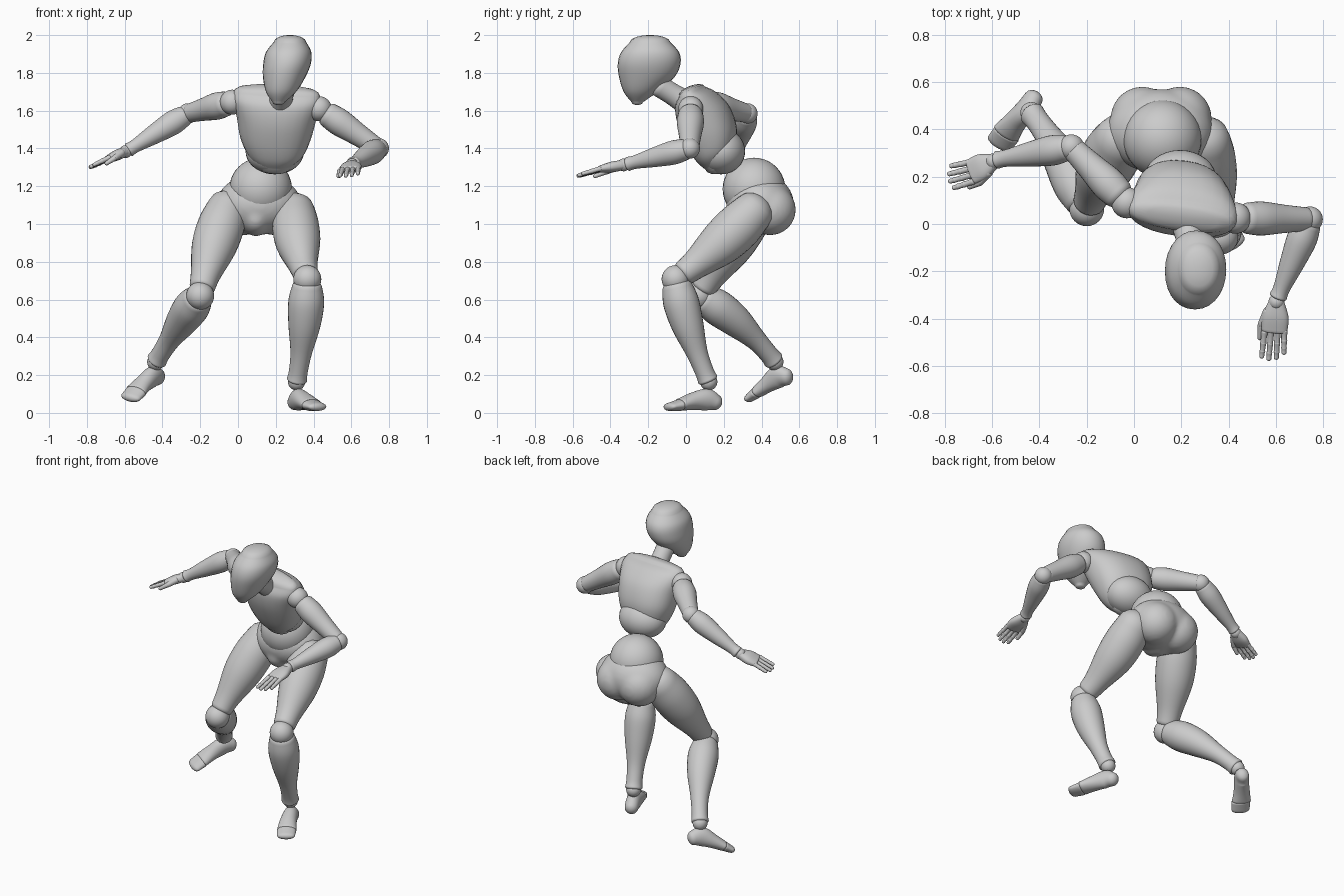
import bpy, bmesh, math
from mathutils import Vector

if "Cube" in bpy.data.objects:
    bpy.data.objects.remove(bpy.data.objects["Cube"])

SIDES = 28


def finish(name, bm):
    bmesh.ops.recalc_face_normals(bm, faces=bm.faces)
    for f in bm.faces:
        f.smooth = True
    me = bpy.data.meshes.new(name)
    bm.to_mesh(me)
    bm.free()
    ob = bpy.data.objects.new(name, me)
    bpy.context.collection.objects.link(ob)
    return ob


def ball(name, *blobs):
    """One or more (centre, radius or radii) ellipsoids in one object."""
    bm = bmesh.new()
    for c, r in blobs:
        r = (r, r, r) if isinstance(r, (int, float)) else r
        vs = bmesh.ops.create_uvsphere(bm, u_segments=32, v_segments=20, radius=1)["verts"]
        bmesh.ops.scale(bm, vec=Vector(r), verts=vs)
        bmesh.ops.translate(bm, vec=Vector(c), verts=vs)
    return finish(name, bm)


def spow(v, e):
    return math.copysign(abs(v) ** e, v)


def loft(name, secs, side=(1, 0, 0), axis=None, dome=(0.5, 0.5), box=2.0, sides=SIDES, steps=5):
    """Smooth skin through sections (x, y, z, half width, half depth) with domed ends."""
    n, rows = len(secs), []
    for i in range(n - 1):
        a, b, c, d = (secs[max(0, min(n - 1, i + k))] for k in (-1, 0, 1, 2))
        for s in range(steps):
            t = s / steps
            rows.append([0.5 * (2 * q + (r - p) * t + (2 * p - 5 * q + 4 * r - w) * t * t
                                + (3 * q - p - 3 * r + w) * t ** 3)
                         for p, q, r, w in zip(a, b, c, d)])
    rows.append(list(secs[-1]))
    P = [Vector(r[:3]) for r in rows]
    T = [Vector(axis).normalized() if axis else (P[min(i + 1, len(P) - 1)] - P[max(i - 1, 0)]).normalized()
         for i in range(len(P))]
    rings = [(P[i], T[i], rows[i][3], rows[i][4]) for i in range(len(P))]

    def cap(ring, sgn, k):
        p, t, a, b = ring
        return [(p + t * sgn * k * min(a, b) * math.sin(g), t, a * math.cos(g), b * math.cos(g))
                for g in (math.radians(x) for x in (25, 48, 68, 82))]
    rings = cap(rings[0], -1, dome[0])[::-1] + rings + cap(rings[-1], 1, dome[1])
    bm, loops = bmesh.new(), []
    for p, t, a, b in rings:
        X = Vector(side)
        X = (X - t * X.dot(t)).normalized()
        Y = t.cross(X)
        loops.append([bm.verts.new(p + X * a * spow(math.cos(g), 2 / box) + Y * b * spow(math.sin(g), 2 / box))
                      for g in (2 * math.pi * k / sides for k in range(sides))])
    for u, v in zip(loops, loops[1:]):
        for k in range(sides):
            m = (k + 1) % sides
            bm.faces.new((u[k], u[m], v[m], v[k]))
    bm.faces.new(loops[0])
    bm.faces.new(loops[-1])
    return finish(name, bm)


def limb(name, a, b, profile, bow=(0, 0, 0), **kw):
    """Straight or bowed limb; profile holds (position along limb, radius)."""
    a, b, bow = Vector(a), Vector(b), Vector(bow)
    secs = [(*(a.lerp(b, t) + bow * 4 * t * (1 - t)), r, r) for t, r in profile]
    return loft(name, secs, **kw)


def hand(tag, wrist, knuckle, tip, side):
    """Palm, four three-jointed fingers and a thumb; side points to the thumb."""
    w, k, e, s = Vector(wrist), Vector(knuckle), Vector(tip), Vector(side).normalized()
    ball(tag + "_wrist_joint", (w, 0.034))
    loft(tag + "_palm", [(*w, .034, .026), (*w.lerp(k, .5), .056, .028), (*k, .054, .018)],
         side=s, box=2.4, dome=(.4, .4))
    for i in range(4):
        off = (1.5 - i) * 0.028
        length = (.9, 1.0, .97, .8)[i]
        a = k + s * off
        b = a + (e - k) * length + s * off * .12
        for j, (t0, t1) in enumerate(((0, .42), (.42, .74), (.74, .96))):
            limb(f"{tag}_finger_{i + 1}_{j + 1}", a.lerp(b, t0), a.lerp(b, t1),
                 [(0, .0145 - .001 * j), (.5, .0125 - .001 * j), (1, .0125 - .001 * j)],
                 side=s, sides=14, dome=(.6, .8))
    a = w.lerp(k, .3) + s * .032
    b = w.lerp(k, .75) + s * .058 - Vector((0, 0, .015))
    c = k.lerp(e, .2) + s * .060 - Vector((0, 0, .025))
    limb(tag + "_thumb_base", a, b, [(0, .022), (1, .016)], side=s, sides=14)
    limb(tag + "_thumb_tip", b, c, [(0, .015), (1, .011)], side=s, sides=14, dome=(.6, .9))


# head and neck
loft("head", [(.215, -.258, 1.645, .032, .030), (.228, -.24, 1.70, .080, .09),
              (.245, -.207, 1.78, .113, .148), (.260, -.195, 1.85, .126, .166),
              (.268, -.19, 1.91, .120, .153), (.275, -.19, 1.962, .087, .108)],
     axis=(0, 0, 1), dome=(.5, .44), box=2.1)
limb("neck", (.25, -.14, 1.73), (.22, .02, 1.63), [(0, .058), (.5, .058), (1, .07)])

# torso
loft("chest", [(.195, .165, 1.315, .095, .068), (.2, .158, 1.37, .148, .108),
               (.2, .138, 1.46, .188, .138), (.205, .095, 1.57, .213, .142),
               (.205, .052, 1.655, .236, .112), (.205, .032, 1.70, .225, .066)],
     side=(1, -.11, -.1), axis=(0, -.36, .93), box=2.3, dome=(.7, .5))
ball("rib_ball", ((.195, .185, 1.385), (.155, .128, .122)))
ball("waist_ball", ((.12, .36, 1.185), .166))
# pelvis shell: overlapping forms fused into one smooth skin
pelvis = ball("pelvis", ((.11, .392, 1.105), (.225, .18, .162)), ((.095, .355, 1.03), (.085, .135, .095)),
              ((.035, .445, 1.075), (.135, .137, .135)), ((.195, .445, 1.075), (.135, .137, .135)))
mod = pelvis.modifiers.new("fuse", 'REMESH')
mod.mode, mod.voxel_size, mod.use_smooth_shade = 'VOXEL', .012, True
mod = pelvis.modifiers.new("soften", 'SMOOTH')
mod.factor, mod.iterations = .5, 12

# legs: hip, knee, ankle, bow of the thigh, bow of the shin
legs = {
    "right": ((-.055, .36, 1.08), (-.2, .065, .62), (-.435, .47, .27), (-.01, 0, 0), (.01, .015, .025)),
    "left": ((.298, .355, 1.065), (.367, -.055, .708), (.31, .12, .165), (-.01, .01, -.01), (.01, -.015, 0)),
}
for tag, (hip, knee, ankle, tb, sb) in legs.items():
    limb(tag + "_thigh", hip, knee, [(0, .110), (.2, .124), (.45, .117), (.75, .08), (.9, .068)],
         bow=tb, dome=(.85, .4))
    ball(tag + "_knee", (knee, .074))
    limb(tag + "_shin", knee, ankle, [(.06, .078), (.22, .095), (.45, .085), (.72, .057), (.9, .05), (.98, .054)],
         bow=sb, dome=(.35, .3))
    ball(tag + "_ankle", (ankle, .046))
right_side, left_side = (.65, -.6, -.3), (.9, .4, 0)
loft("right_foot", [(-.425, .533, .19, .04, .046), (-.455, .487, .19, .044, .06),
                    (-.505, .43, .15, .05, .044), (-.54, .385, .115, .06, .034)],
     side=right_side, dome=(.8, .3))
loft("right_toes", [(-.54, .38, .112, .06, .032), (-.568, .343, .083, .058, .024)],
     side=right_side, dome=(.2, 1))
loft("left_foot", [(.303, .153, .057, .042, .044), (.32, .11, .07, .046, .058),
                   (.35, .04, .062, .052, .047), (.388, -.03, .044, .06, .033)],
     side=left_side, dome=(.9, .3))
loft("left_toes", [(.39, -.035, .041, .06, .031), (.42, -.085, .032, .055, .022)],
     side=left_side, dome=(.2, 1))

# arms: shoulder, elbow, wrist
arms = {
    "right": ((-.03, .09, 1.645), (-.265, .325, 1.585), (-.59, .27, 1.385)),
    "left": ((.43, .025, 1.61), (.745, .02, 1.40), (.605, -.32, 1.315)),
}
for tag, (shoulder, elbow, wrist) in arms.items():
    ball(tag + "_shoulder", (shoulder, .066))
    limb(tag + "_upper_arm", shoulder, elbow, [(.15, .066), (.35, .072), (.65, .06), (.95, .05)],
         side=(0, 0, 1), dome=(.5, .4))
    ball(tag + "_elbow", (elbow, .054))
    limb(tag + "_forearm", elbow, wrist, [(.06, .055), (.25, .064), (.55, .052), (.85, .036), (.96, .038)],
         side=(0, 0, 1), dome=(.4, .3))
hand("right", (-.595, .265, 1.383), (-.69, .22, 1.345), (-.785, .195, 1.30), (.2, -.9, .15))
hand("left", (.603, -.33, 1.313), (.594, -.455, 1.29), (.586, -.575, 1.255), (-1, -.05, -.08))
